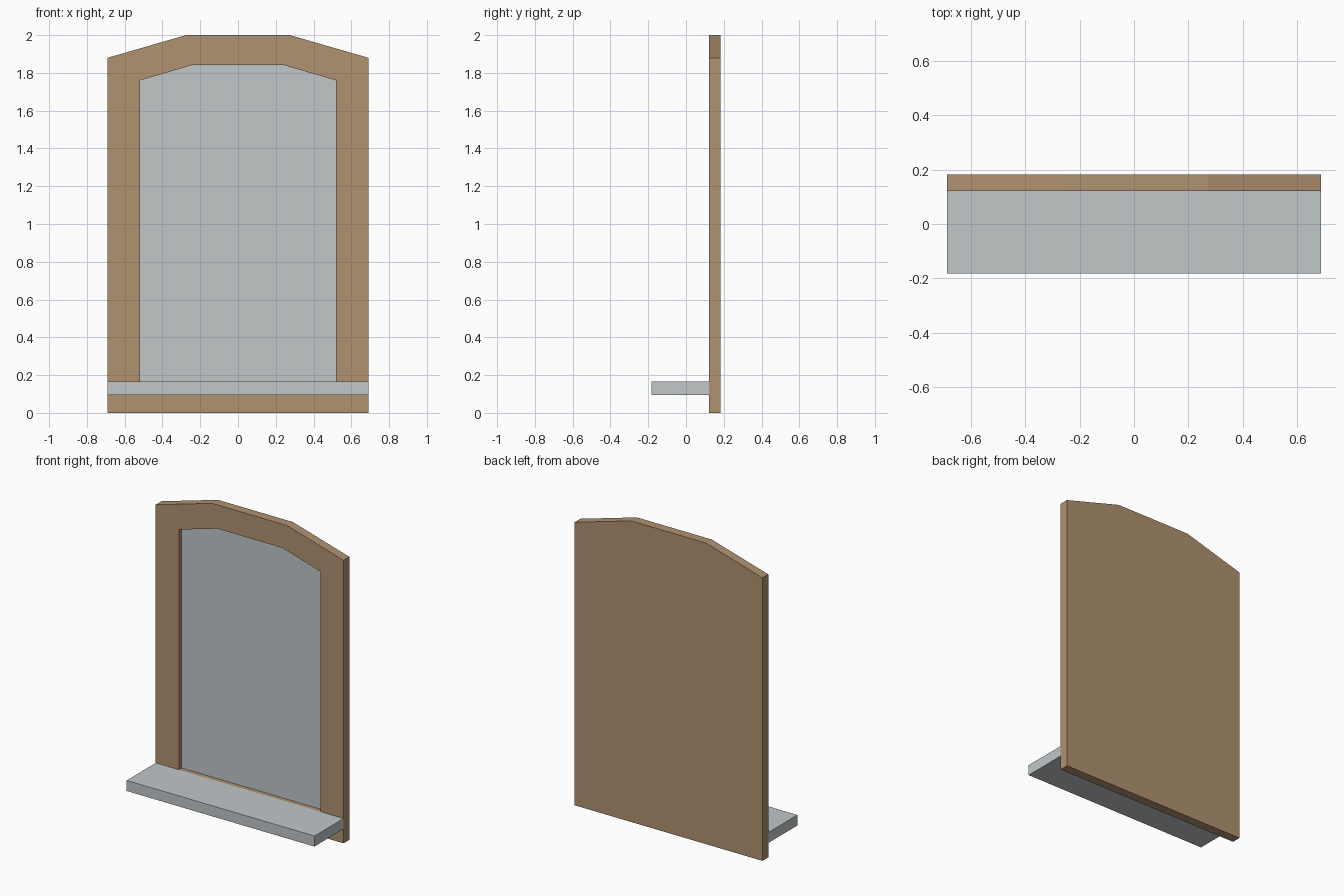
import bpy
import bmesh

if "Cube" in bpy.data.objects:
    bpy.data.objects.remove(bpy.data.objects["Cube"])


def material(name, colour):
    m = bpy.data.materials.new(name)
    m.diffuse_color = (*colour, 1)
    m.use_nodes = True
    m.node_tree.nodes["Principled BSDF"].inputs["Base Color"].default_value = m.diffuse_color
    return m


wood = material("warm_wood", (0.434, 0.287, 0.162))
silver = material("pale_silver", (0.533, 0.571, 0.584))


def arch(side, bottom, shoulder, top_side, top):
    """Symmetric arched outline, counter-clockwise seen from the front."""
    right = [(side, bottom), (side, shoulder), (top_side, top)]
    return right + [(-x, z) for x, z in reversed(right)]


def finish(name, bm, mats):
    bmesh.ops.recalc_face_normals(bm, faces=bm.faces)
    mesh = bpy.data.meshes.new(name)
    bm.to_mesh(mesh)
    bm.free()
    for m in mats:
        mesh.materials.append(m)
    obj = bpy.data.objects.new(name, mesh)
    bpy.context.collection.objects.link(obj)
    return obj


FRONT, RECESS, BACK = 0.122, 0.152, 0.183
outer = arch(0.69, 0.0, 1.88, 0.275, 2.0)
inner = arch(0.52, 0.165, 1.76, 0.24, 1.842)

# Arched frame with recessed mirror panel: loops from back, round the front, into the recess
bm = bmesh.new()
loops = [[bm.verts.new((x, y, z)) for x, z in outline]
         for outline, y in ((outer, BACK), (outer, FRONT), (inner, FRONT), (inner, RECESS))]
for a, b in zip(loops, loops[1:]):
    for i in range(len(a)):
        j = (i + 1) % len(a)
        bm.faces.new((a[i], a[j], b[j], b[i]))
bm.faces.new(loops[0])
panel = bm.faces.new(loops[-1])
panel.material_index = 1
finish("mirror_frame", bm, [wood, silver])

# Shelf along the bottom of the mirror
bm = bmesh.new()
bmesh.ops.create_cube(bm, size=1)
bmesh.ops.scale(bm, vec=(1.38, FRONT + 0.183, 0.07), verts=bm.verts)
bmesh.ops.translate(bm, vec=(0, (FRONT - 0.183) / 2, 0.13), verts=bm.verts)
finish("shelf", bm, [silver])
